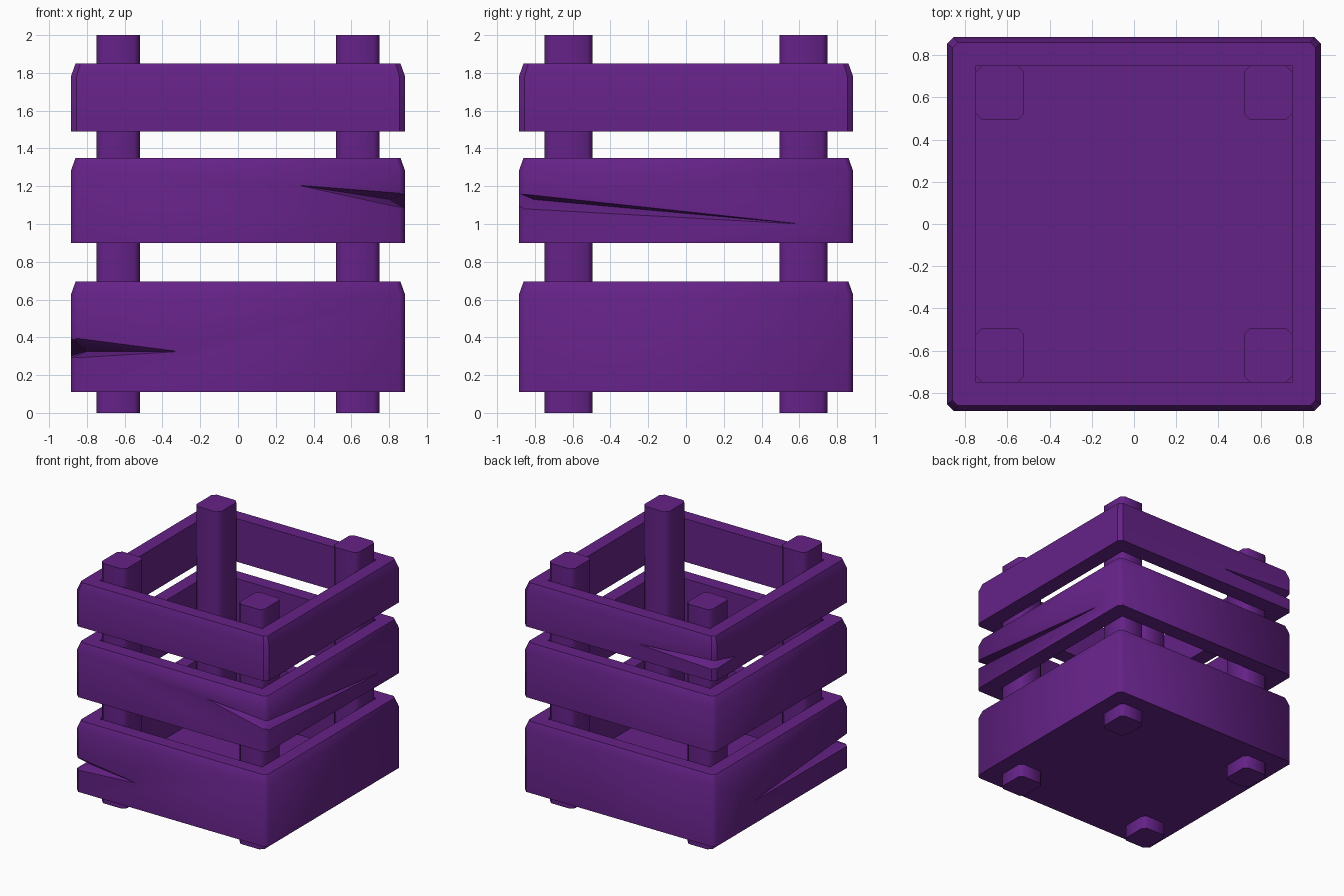
import bpy, bmesh

if "Cube" in bpy.data.objects:
    bpy.data.objects.remove(bpy.data.objects["Cube"])

mat = bpy.data.materials.new("purple_wood")
mat.diffuse_color = (0.13, 0.016, 0.245, 1)
mat.use_nodes = True
mat.node_tree.nodes["Principled BSDF"].inputs["Base Color"].default_value = mat.diffuse_color


def outline(hx, hy, c):
    """Square outline with chamfered corners, counter-clockwise."""
    return [(hx, -hy + c), (hx, hy - c), (hx - c, hy), (-hx + c, hy),
            (-hx, hy - c), (-hx, -hy + c), (-hx + c, -hy), (hx - c, -hy)]


def finish(name, bm, loc=(0, 0, 0)):
    bmesh.ops.recalc_face_normals(bm, faces=bm.faces)
    me = bpy.data.meshes.new(name)
    bm.to_mesh(me)
    bm.free()
    ob = bpy.data.objects.new(name, me)
    ob.location = loc
    bpy.context.collection.objects.link(ob)
    me.materials.append(mat)
    return ob


def loft(name, sections, closed, loc=(0, 0, 0)):
    """Skin (hx, hy, chamfer, z) sections; closed joins last to first."""
    bm = bmesh.new()
    rings = [[bm.verts.new((x, y, z)) for x, y in outline(hx, hy, c)]
             for hx, hy, c, z in sections]
    pairs = list(zip(rings, rings[1:]))
    if closed:
        pairs.append((rings[-1], rings[0]))
    else:
        bm.faces.new(rings[0])
        bm.faces.new(rings[-1])
    for a, b in pairs:
        for i in range(8):
            j = (i + 1) % 8
            bm.faces.new((a[i], a[j], b[j], b[i]))
    return finish(name, bm, loc)


def smooth(ob, degrees):
    bpy.ops.object.select_all(action='DESELECT')
    ob.select_set(True)
    bpy.context.view_layer.objects.active = ob
    bpy.ops.object.shade_smooth_by_angle(angle=degrees * 0.0174533)


def crack(ob, sx, sy, z_top, z_low, deep, tip_a, tip_b):
    """Cut a splinter wedge that wraps a corner and tapers along both faces."""
    o = 0.93
    bm = bmesh.new()
    t, b, d, f, r = [bm.verts.new(p) for p in (
        (sx * o, sy * o, z_top), (sx * o, sy * o, z_low),
        (sx * 0.805, sy * 0.805, deep), tip_a, tip_b)]
    for tri in ((f, t, d), (f, d, b), (d, t, r), (d, r, b), (f, b, t), (t, b, r)):
        bm.faces.new(tri)
    cutter = finish("crack_cutter", bm)
    cutter.hide_render = True
    mod = ob.modifiers.new("crack", 'BOOLEAN')
    mod.operation = 'DIFFERENCE'
    mod.solver = 'EXACT'
    mod.object = cutter
    bpy.context.view_layer.objects.active = ob
    bpy.ops.object.modifier_apply(modifier=mod.name)
    bpy.data.objects.remove(cutter)


def band(name, z0, z1):
    R, I = 0.885, 0.75
    return loft(name, [(R, R, 0.03, z0), (R, R, 0.03, z1 - 0.07),
                       (R - 0.025, R - 0.025, 0.025, z1),
                       (I, I, 0.003, z1), (I, I, 0.003, z0)], True)


# Three square bands of planks
lower = band("lower_band", 0.11, 0.695)
middle = band("middle_band", 0.90, 1.35)
upper = band("upper_band", 1.49, 1.85)

# Splintered corners
crack(lower, -1, -1, 0.44, 0.27, 0.325, (-0.32, -0.884, 0.325), (-0.884, 0.38, 0.30))
crack(middle, 1, -1, 1.178, 1.055, 1.13, (0.32, -0.884, 1.205), (0.884, 0.61, 1.0))
crack(upper, -1, 1, 1.69, 1.57, 1.62, (-0.18, 0.884, 1.62), (-0.884, 0.61, 1.60))
for ob, angle in ((lower, 46), (middle, 46), (upper, 30)):
    smooth(ob, angle)

# Floor inside the lower band
loft("floor", [(0.75, 0.75, 0.003, 0.11), (0.75, 0.75, 0.003, 0.2)], False)

# Corner posts
for sx, sx_name in ((-1, "left"), (1, "right")):
    for sy, sy_name in ((-1, "front"), (1, "back")):
        post = loft(f"{sy_name}_{sx_name}_post",
                    [(0.115, 0.128, 0.03, 0), (0.115, 0.128, 0.03, 2)],
                    False, (sx * 0.635, sy * 0.622, 0))
        smooth(post, 46)
